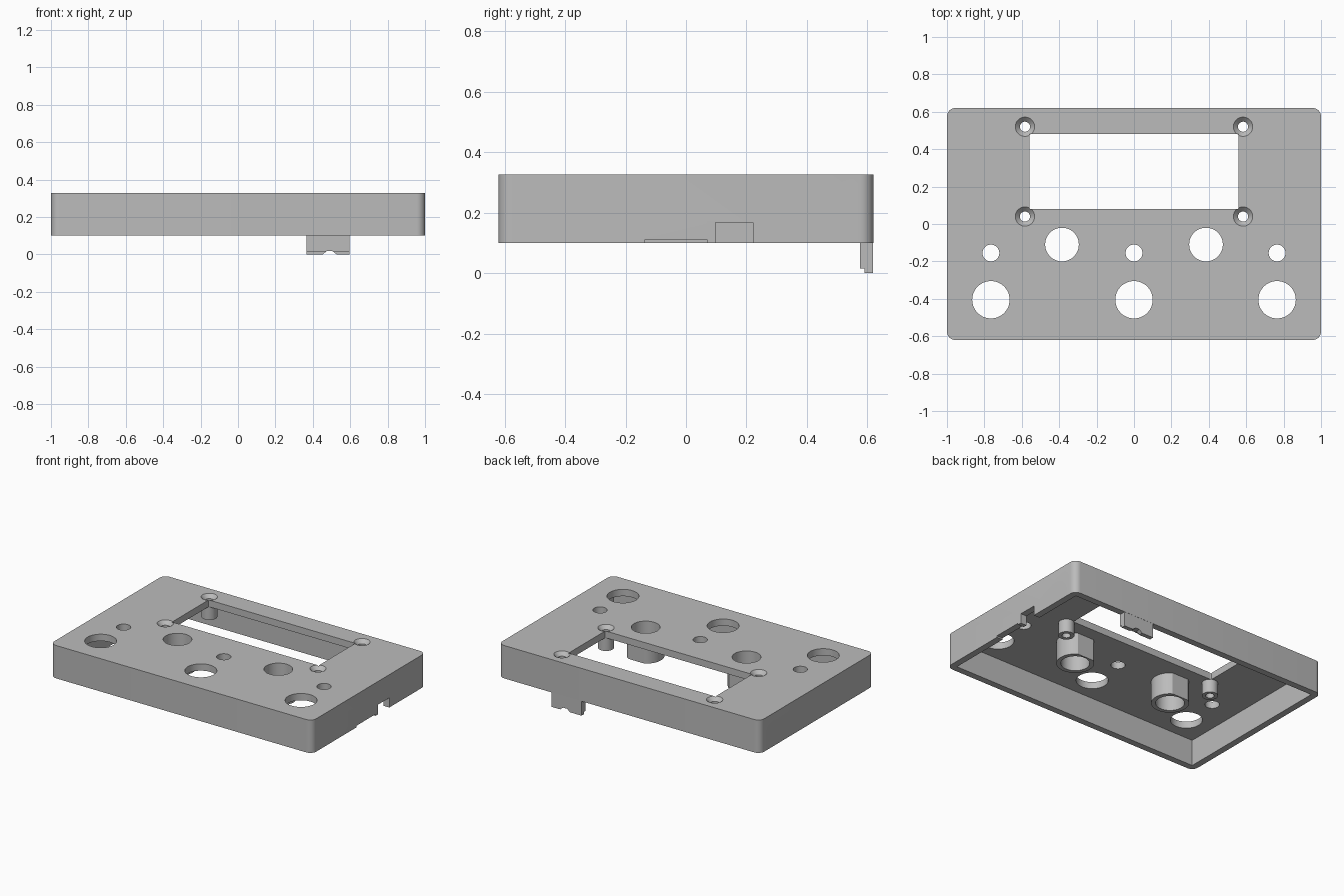
import bpy, bmesh, math
from mathutils import Matrix, Vector

old = bpy.data.objects.get("Cube")
if old:
    bpy.data.objects.remove(old, do_unlink=True)

BOTTOM, TOP = 0.10, 0.327
WALL, CEILING = 0.045, 0.28
HALF_X, HALF_Y = 1.0, 0.62

grey = bpy.data.materials.new("plain grey")
grey.use_nodes = True
COLOUR = (0.5, 0.5, 0.5, 1)
grey.diffuse_color = COLOUR
grey.node_tree.nodes["Principled BSDF"].inputs["Base Color"].default_value = COLOUR


def finish(name, bm):
    mesh = bpy.data.meshes.new(name)
    bmesh.ops.recalc_face_normals(bm, faces=bm.faces)
    bm.to_mesh(mesh)
    bm.free()
    mesh.materials.append(grey)
    ob = bpy.data.objects.new(name, mesh)
    bpy.context.collection.objects.link(ob)
    return ob


def box(name, x, y, z, radius=0):
    """Box from three (low, high) ranges, with optional rounded upright edges."""
    bm = bmesh.new()
    bmesh.ops.create_cube(bm, size=1)
    for v in bm.verts:
        v.co = Vector([(lo + hi) / 2 + c * (hi - lo)
                       for c, (lo, hi) in zip(v.co, (x, y, z))])
    if radius:
        upright = [e for e in bm.edges
                   if abs(e.verts[0].co.z - e.verts[1].co.z) > 0.01]
        bmesh.ops.bevel(bm, geom=upright, offset=radius, segments=8,
                        profile=0.5, affect='EDGES')
    return finish(name, bm)


def cylinder(name, centre, r, length, r_top=None, axis='Z', sides=48):
    bm = bmesh.new()
    bmesh.ops.create_cone(bm, cap_ends=True, segments=sides, radius1=r,
                          radius2=r if r_top is None else r_top, depth=length)
    if axis == 'X':
        bm.transform(Matrix.Rotation(math.pi / 2, 4, 'Y'))
    bm.transform(Matrix.Translation(centre))
    return finish(name, bm)


def upright_cylinder(name, x, y, r, z0, z1, r_top=None):
    return cylinder(name, (x, y, (z0 + z1) / 2), r, z1 - z0, r_top)


def combine(target, tool, operation='DIFFERENCE'):
    """Apply a boolean and discard the tool."""
    mod = target.modifiers.new("cut", 'BOOLEAN')
    mod.operation, mod.solver, mod.object = operation, 'EXACT', tool
    bpy.context.view_layer.objects.active = target
    bpy.ops.object.modifier_apply(modifier=mod.name)
    bpy.data.objects.remove(tool, do_unlink=True)


# Hollow lid with rounded corners
lid = box("enclosure_lid", (-HALF_X, HALF_X), (-HALF_Y, HALF_Y), (BOTTOM, TOP), 0.045)
combine(lid, box("hollow", (-HALF_X + WALL, HALF_X - WALL),
                 (-HALF_Y + WALL, HALF_Y - WALL), (0, CEILING)))

# Display window
combine(lid, box("window", (-0.56, 0.56), (0.08, 0.48), (0.2, 0.4)))

# Shaft sleeves with a flat side, then screw posts
for x in (-0.385, 0.385):
    sleeve = upright_cylinder("sleeve", x, -0.11, 0.118, 0.13, 0.3)
    combine(sleeve, box("flat", (x - 0.2, x + 0.2), (-0.01, 0.1), (0, 0.5)))
    combine(lid, sleeve, 'UNION')
    combine(lid, upright_cylinder("bore", x, -0.11, 0.09, 0, 0.5))

for x in (-0.583, 0.583):
    for y in (0.04, 0.52):
        combine(lid, upright_cylinder("post", x, y, 0.05, 0.19, TOP - 0.006), 'UNION')
        combine(lid, upright_cylinder("screw_hole", x, y, 0.027, 0, 0.5))
        combine(lid, upright_cylinder("countersink", x, y, 0.022, TOP - 0.03,
                                      TOP + 0.002, 0.0535))

# Round panel holes: large row and small row
for x in (-0.765, 0, 0.765):
    combine(lid, upright_cylinder("large_hole", x, -0.405, 0.1, 0.2, 0.5))
    combine(lid, upright_cylinder("small_hole", x, -0.155, 0.045, 0.2, 0.5))

# Socket arches in the side walls
for x, y in ((1, 0.4), (-1, 0.4), (-1, 0.083)):
    combine(lid, cylinder("arch", (x, y, 0.09), 0.14, 0.2, axis='X', sides=64))

# Square notches in the +x wall
for y, top in (((0.097, 0.222), 0.167), ((-0.135, 0.07), 0.111)):
    combine(lid, box("notch", (0.9, 1.1), y, (0, top)))

# Hanging tab on the back wall, with a stepped inner edge and a bevelled nick
tab = box("back_tab", (0.365, 0.595), (HALF_Y - WALL, HALF_Y - 0.001), (0, BOTTOM + 0.02))
combine(tab, box("step", (0.3, 0.7), (0.5, 0.59), (-0.1, 0.016)))
bm = bmesh.new()
outline = [(0.44, -0.01), (0.475, 0.018), (0.505, 0.018), (0.54, -0.01)]
face = bm.faces.new([bm.verts.new((x, 0.5, z)) for x, z in outline])
new = bmesh.ops.extrude_face_region(bm, geom=[face])["geom"]
bmesh.ops.translate(bm, vec=(0, 0.2, 0),
                    verts=[g for g in new if isinstance(g, bmesh.types.BMVert)])
combine(tab, finish("nick", bm))
combine(lid, tab, 'UNION')

# Smooth round walls, crisp edges
bpy.ops.object.select_all(action='DESELECT')
lid.select_set(True)
bpy.context.view_layer.objects.active = lid
bpy.ops.object.shade_smooth_by_angle(angle=math.radians(30))
